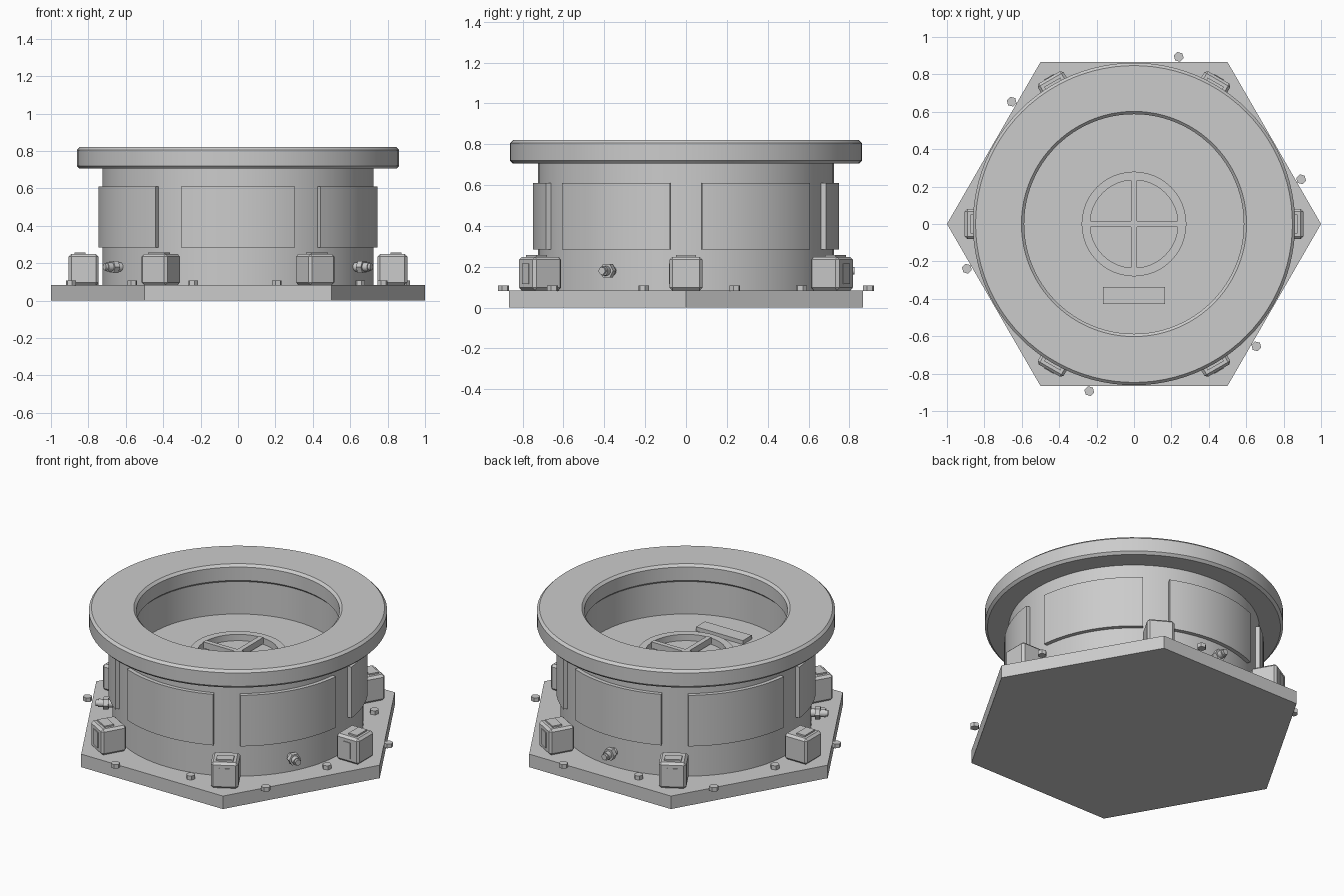
import bpy, bmesh
from math import cos, sin, pi, radians
from mathutils import Matrix

if "Cube" in bpy.data.objects:
    bpy.data.objects.remove(bpy.data.objects["Cube"], do_unlink=True)

grey = bpy.data.materials.new("plain_grey")
grey.use_nodes = True
grey.diffuse_color = (0.6, 0.6, 0.6, 1)
grey.node_tree.nodes["Principled BSDF"].inputs["Base Color"].default_value = (0.6, 0.6, 0.6, 1)


def finish(name, bm, smooth=False):
    bmesh.ops.recalc_face_normals(bm, faces=bm.faces)
    mesh = bpy.data.meshes.new(name)
    bm.to_mesh(mesh)
    bm.free()
    mesh.materials.append(grey)
    ob = bpy.data.objects.new(name, mesh)
    bpy.context.collection.objects.link(ob)
    if smooth:
        bpy.ops.object.select_all(action="DESELECT")
        ob.select_set(True)
        bpy.context.view_layer.objects.active = ob
        bpy.ops.object.shade_smooth_by_angle(angle=radians(30))
    return ob


def lathe(name, profile, start=0, end=360, steps=96):
    """Revolve a closed (radius, z) profile; a partial arc gets end caps."""
    bm = bmesh.new()
    full = end - start == 360
    rings = []
    for i in range(steps if full else steps + 1):
        a = radians(start + (end - start) * i / steps)
        rings.append([bm.verts.new((r * cos(a), r * sin(a), z)) for r, z in profile])
    pairs = list(zip(rings, rings[1:]))
    if full:
        pairs.append((rings[-1], rings[0]))
    n = len(profile)
    for one, two in pairs:
        for j in range(n):
            k = (j + 1) % n
            bm.faces.new((one[j], one[k], two[k], two[j]))
    if not full:
        bm.faces.new(rings[0])
        bm.faces.new(rings[-1])
    bmesh.ops.remove_doubles(bm, verts=bm.verts, dist=1e-5)
    bmesh.ops.dissolve_degenerate(bm, edges=bm.edges, dist=1e-5)
    return finish(name, bm, True)


def spin(angle):
    return Matrix.Rotation(radians(angle), 4, "Z")


def box(name, size, centre, angle=0, bevel=0):
    bm = bmesh.new()
    bmesh.ops.create_cube(bm, size=1)
    bmesh.ops.scale(bm, vec=size, verts=bm.verts)
    if bevel:
        bmesh.ops.bevel(bm, geom=bm.edges[:], offset=bevel, segments=1, affect="EDGES")
    bmesh.ops.transform(bm, matrix=spin(angle) @ Matrix.Translation(centre), verts=bm.verts)
    return finish(name, bm)


def prism(name, sides, radius, depth, matrix, smooth=False):
    bm = bmesh.new()
    bmesh.ops.create_cone(bm, cap_ends=True, segments=sides, radius1=radius, radius2=radius,
                          depth=depth, matrix=matrix)
    return finish(name, bm, smooth)


# Hexagonal base with corners on the x axis
bm = bmesh.new()
low = [bm.verts.new((cos(k * pi / 3), sin(k * pi / 3), 0)) for k in range(6)]
top = bmesh.ops.extrude_face_region(bm, geom=[bm.faces.new(low)])["geom"]
bmesh.ops.translate(bm, vec=(0, 0, 0.083),
                    verts=[v for v in top if isinstance(v, bmesh.types.BMVert)])
bm.faces.ensure_lookup_table()
base = finish("base_plate", bm)

# Drum with a recessed floor, and the chamfered flange on top
lathe("drum", [(0, 0.08), (0.725, 0.08), (0.725, 0.72), (0.6, 0.72), (0.6, 0.5), (0, 0.5)])
c = 0.015
inner, outer, z0, z1 = 0.587, 0.862, 0.705, 0.82
lathe("flange", [(inner + c, z0), (outer - c, z0), (outer, z0 + c), (outer, z1 - c),
                 (outer - c, z1), (inner + c, z1), (inner, z1 - c), (inner, z0 + c)])

# Floor details: ring, cross and label plate
lathe("floor_ring", [(0.235, 0.5), (0.28, 0.5), (0.28, 0.54), (0.235, 0.54)], steps=48)
for angle in (0, 90):
    box("cross_bar", (0.47, 0.03, 0.04), (0, 0, 0.525), angle)
box("floor_plate", (0.33, 0.09, 0.03), (0, -0.382, 0.51))

for k in range(6):
    a = 60 * k
    # Curved wall panel
    lathe("wall_panel", [(0.72, 0.285), (0.75, 0.285), (0.75, 0.61), (0.72, 0.61)],
          a + 6, a + 54, 14)
    # Corner block with thin cover plates
    box("corner_block", (0.16, 0.16, 0.165), (0.825, 0, 0.166), a, 0.014)
    box("block_top_plate", (0.06, 0.1, 0.014), (0.845, 0, 0.251), a)
    if k % 3:
        box("block_face_plate", (0.008, 0.06, 0.1), (0.905, 0, 0.165), a)
    else:
        box("block_side_plate", (0.05, 0.008, 0.1), (0.825, -0.08 if k == 0 else 0.08, 0.165), a)
    # Hexagonal bolts, alternating inner and outer
    for radius, turn in ((0.925, 15), (0.8, -15)):
        prism("bolt", 6, 0.027, 0.026,
              spin(a + turn) @ Matrix.Translation((radius, 0, 0.095)))

# Radial hose fittings
lay = Matrix.Rotation(pi / 2, 4, "Y")
for a in (-30, 90, 210):
    for name, sides, radius, depth, r in (("fitting_stem", 16, 0.024, 0.1, 0.76),
                                          ("fitting_nut", 6, 0.038, 0.03, 0.765),
                                          ("fitting_tip", 16, 0.018, 0.02, 0.815)):
        prism(name, sides, radius, depth,
              spin(a) @ Matrix.Translation((r, 0, 0.18)) @ lay, sides > 6)
